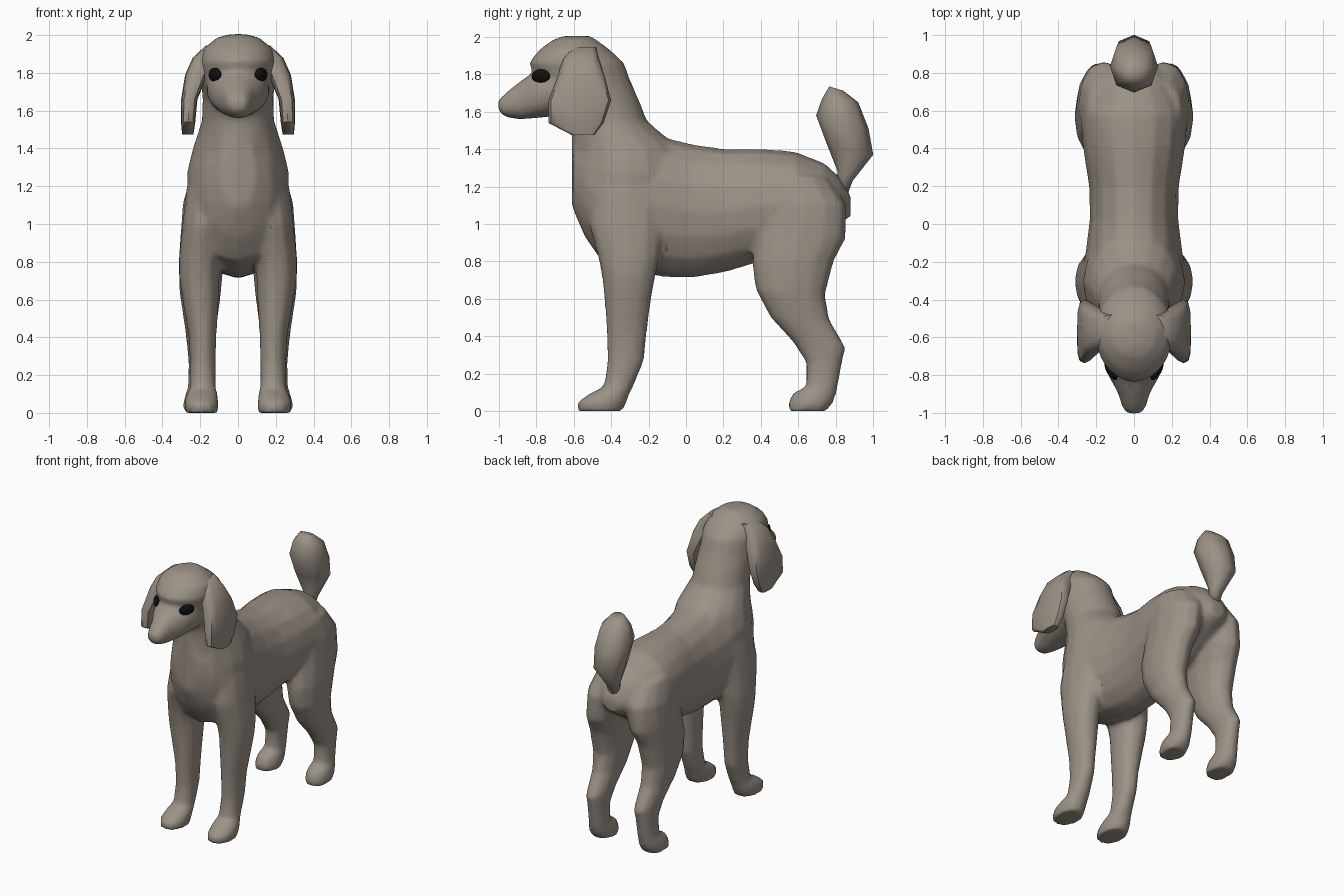
import bpy, bmesh
from math import sin, cos, pi, copysign
from mathutils import Vector


def material(name, colour):
    m = bpy.data.materials.new(name)
    m.diffuse_color = (*colour, 1)
    return m


coat = material("coat", (.33, .285, .24))
black = material("black", (.005, .005, .005))


def loft(bm, rings, n=12, power=2.0):
    """Closed skin over rings (ya, za, yb, zb, centre_x, half_width)."""
    def sup(v):
        return copysign(abs(v) ** (2 / power), v)
    rows = []
    for ya, za, yb, zb, cx, w in rings:
        a, b = Vector((cx, ya, za)), Vector((cx, yb, zb))
        mid, half = (a + b) / 2, (b - a) / 2
        rows.append([bm.verts.new(mid + half * sup(cos(2 * pi * i / n))
                                  + Vector((w * sup(sin(2 * pi * i / n)), 0, 0)))
                     for i in range(n)])
    faces = [bm.faces.new(rows[0]), bm.faces.new(rows[-1][::-1])]
    for r, s in zip(rows, rows[1:]):
        for i in range(n):
            j = (i + 1) % n
            faces.append(bm.faces.new((r[j], r[i], s[i], s[j])))
    bmesh.ops.recalc_face_normals(bm, faces=faces)


def upright(rows):
    """Rows (z, y_front, y_back, w) -> level rings."""
    return [(f, z, b, z, 0, w) for z, f, b, w in rows]


def lengthwise(rows):
    """Rows (y, z_bottom, z_top, w) -> rings facing along y."""
    return [(y, lo, y, hi, 0, w) for y, lo, hi, w in rows]


def finish(bm, name, mat=coat):
    me = bpy.data.meshes.new(name)
    bm.to_mesh(me)
    bm.free()
    for p in me.polygons:
        p.use_smooth = True
    me.materials.append(mat)
    ob = bpy.data.objects.new(name, me)
    bpy.context.collection.objects.link(ob)
    return ob


body = bmesh.new()

# Torso, chest to rump
loft(body, lengthwise([
    (-.605, 1.08, 1.45, .09), (-.54, .93, 1.48, .18), (-.45, .80, 1.48, .24),
    (-.28, .74, 1.48, .275), (-.10, .715, 1.46, .25), (.03, .712, 1.427, .234),
    (.20, .74, 1.402, .238), (.40, .80, 1.402, .27), (.58, .85, 1.387, .285),
    (.74, .95, 1.325, .205), (.82, 1.0, 1.25, .135), (.88, 1.04, 1.15, .06)]), 16, 2.05)

# Neck and skull
loft(body, upright([
    (.95, -.54, -.10, .23), (1.10, -.612, 0, .265), (1.27, -.612, 0, .272),
    (1.40, -.612, -.03, .24), (1.54, -.612, -.195, .195)]), 16, 1.85)
loft(body, upright([
    (1.40, -.60, -.10, .22), (1.54, -.612, -.205, .192), (1.66, -.65, -.25, .188),
    (1.76, -.79, -.295, .197), (1.86, -.84, -.33, .205), (1.93, -.785, -.405, .182),
    (1.985, -.71, -.48, .115), (2.005, -.65, -.51, .045)]), 20, 2.0)

# Muzzle
loft(body, lengthwise([
    (-1.003, 1.605, 1.66, .04), (-.97, 1.572, 1.695, .062), (-.89, 1.557, 1.76, .087),
    (-.80, 1.565, 1.82, .138), (-.70, 1.575, 1.86, .168), (-.50, 1.60, 1.87, .165)]), 16, 2.25)

# Legs with paws, mirrored left and right
front_leg = [
    (-.58, 0, -.34, 0, .192, .088), (-.58, .05, -.315, .05, .194, .092),
    (-.515, .095, -.30, .095, .19, .084), (-.44, .13, -.282, .13, .186, .07),
    (-.42, .27, -.223, .27, .186, .068), (-.425, .42, -.208, .42, .188, .075),
    (-.435, .58, -.188, .58, .197, .095), (-.45, .72, -.163, .72, .205, .108),
    (-.47, .82, -.14, .82, .20, .113), (-.52, 1.0, -.11, 1.0, .175, .12),
    (-.50, 1.18, -.12, 1.18, .145, .13), (-.42, 1.32, -.18, 1.32, .12, .11)]
hind_leg = [
    (.545, 0, .75, 0, .205, .082), (.545, .05, .79, .05, .205, .086),
    (.57, .098, .805, .098, .203, .077), (.64, .128, .811, .128, .20, .066),
    (.64, .26, .835, .26, .198, .064), (.57, .37, .855, .34, .196, .074),
    (.45, .50, .768, .49, .198, .09), (.37, .65, .745, .62, .20, .11),
    (.35, .79, .79, .80, .195, .12), (.37, .95, .855, .92, .177, .128),
    (.39, 1.12, .86, 1.10, .155, .138), (.43, 1.27, .76, 1.25, .12, .13)]
for side in (-1, 1):
    for leg in (front_leg, hind_leg):
        loft(body, [r[:4] + (side * r[4], r[5]) for r in leg], 12, 2.1)

# Fuse the body into one blended low-density skin
ob = finish(body, "body")
m = ob.modifiers.new("fuse", 'REMESH')
m.mode = 'VOXEL'
m.voxel_size = .016
m.use_smooth_shade = True
m = ob.modifiers.new("blend", 'SMOOTH')
m.factor = .5
m.iterations = 7
m = ob.modifiers.new("reduce", 'DECIMATE')
m.ratio = .2

# Tail tuft
bm = bmesh.new()
loft(bm, [(.80, 1.22, .86, 1.15, 0, .04), (.81, 1.28, .89, 1.23, 0, .055),
          (.755, 1.42, 1.0, 1.37, 0, .11), (.695, 1.58, .975, 1.51, 0, .127),
          (.725, 1.665, .92, 1.65, 0, .105), (.765, 1.735, .84, 1.712, 0, .05)], 8, 2.2)
finish(bm, "tail")

# Hanging ears, merging into the skull at the top
ear = [(1.945, -.61, -.48, .12, .05), (1.88, -.66, -.465, .17, .07),
       (1.79, -.685, -.435, .22, .06), (1.66, -.735, -.40, .258, .043),
       (1.54, -.735, -.44, .264, .038), (1.475, -.61, -.49, .266, .03)]
for side, label in ((-1, "left"), (1, "right")):
    bm = bmesh.new()
    loft(bm, [(f, z, b, z, side * c, w) for z, f, b, c, w in ear], 12, 3.2)
    o = finish(bm, label + "_ear")
    bpy.context.view_layer.objects.active = o
    o.select_set(True)
    bpy.ops.object.shade_smooth_by_angle(angle=.8)
    o.select_set(False)


# Nose and eyes
def ball(name, loc, size, turn, mat):
    bm = bmesh.new()
    bmesh.ops.create_uvsphere(bm, u_segments=16, v_segments=10, radius=1)
    o = finish(bm, name, mat)
    o.location, o.scale, o.rotation_euler = loc, size, (0, 0, turn)


ball("nose", (0, -.968, 1.645), (.052, .034, .03), 0, coat)
for side, label in ((-1, "left"), (1, "right")):
    ball(label + "_eye", (side * .122, -.775, 1.79), (.024, .056, .037), -side * .5, black)
